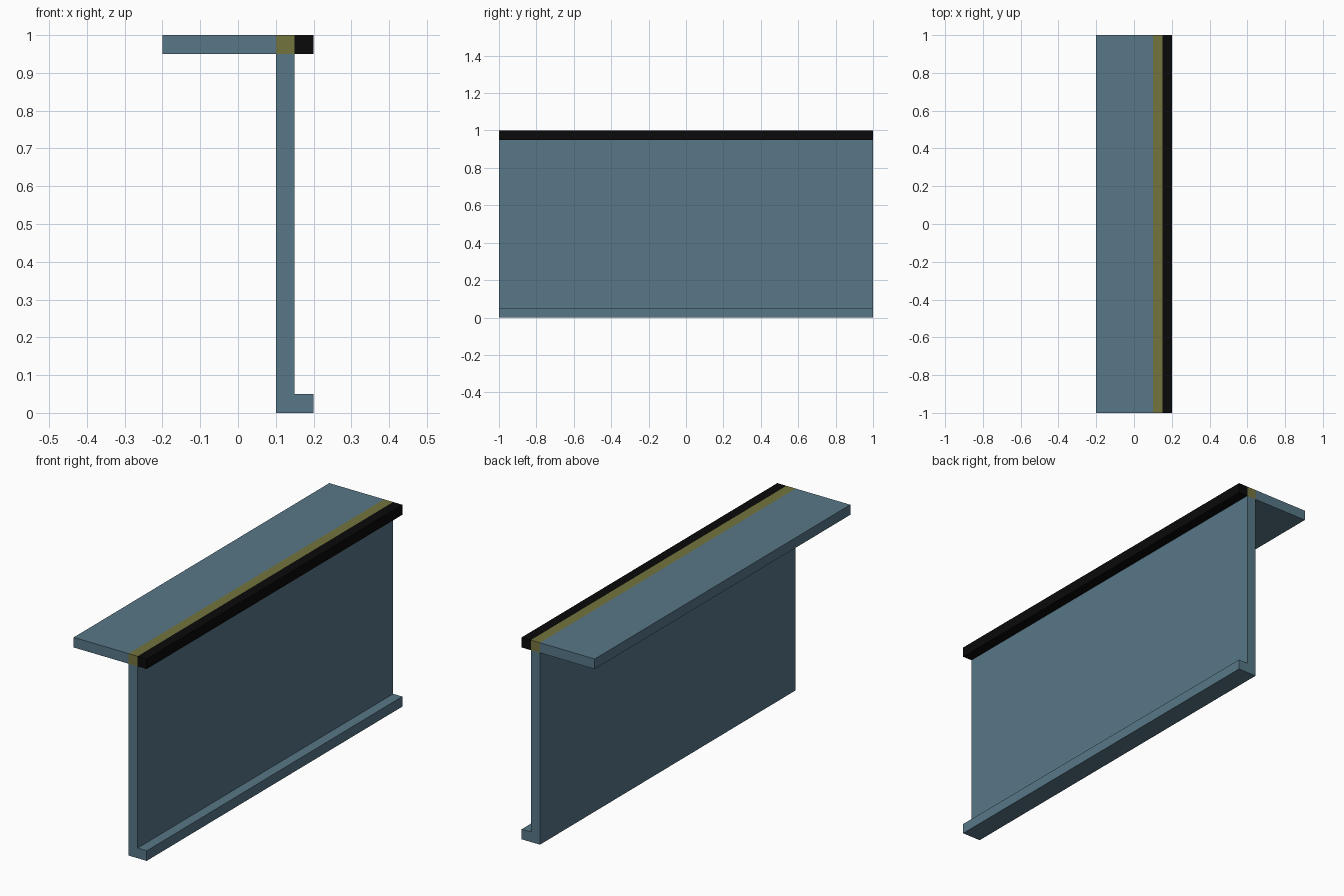
import bpy, bmesh

if "Cube" in bpy.data.objects:
    bpy.data.objects.remove(bpy.data.objects["Cube"])


def material(name, srgb):
    lin = [((c / 255 + 0.055) / 1.055) ** 2.4 if c > 10 else c / 255 / 12.92 for c in srgb]
    m = bpy.data.materials.new(name)
    m.diffuse_color = (*lin, 1)
    m.use_nodes = True
    m.node_tree.nodes["Principled BSDF"].inputs["Base Color"].default_value = m.diffuse_color
    return m


# Cross-section cells: x0, x1, z0, z1
CELLS = [
    (-0.20, 0.10, 0.95, 1.00),  # top flange
    (0.10, 0.15, 0.95, 1.00),   # flange over the web
    (0.15, 0.20, 0.95, 1.00),   # flange lip
    (0.10, 0.15, 0.05, 0.95),   # web
    (0.10, 0.15, 0.00, 0.05),   # web base
    (0.15, 0.20, 0.00, 0.05),   # foot
]

bm = bmesh.new()
for x0, x1, z0, z1 in CELLS:
    bm.faces.new([bm.verts.new((x, -1, z)) for x, z in ((x0, z0), (x1, z0), (x1, z1), (x0, z1))])
bmesh.ops.remove_doubles(bm, verts=bm.verts[:], dist=1e-4)

# Extrude the section along the beam, keeping the front cap
ext = bmesh.ops.extrude_face_region(bm, geom=bm.faces[:], use_keep_orig=True)
bmesh.ops.translate(bm, vec=(0, 2, 0), verts=[v for v in ext["geom"] if isinstance(v, bmesh.types.BMVert)])
bmesh.ops.recalc_face_normals(bm, faces=bm.faces[:])

# Colour the strips of the top flange by position
for f in bm.faces:
    c = f.calc_center_median()
    if c.z > 0.94:
        f.material_index = 2 if c.x > 0.151 else 1 if c.x > 0.101 else 0

mesh = bpy.data.meshes.new("beam")
bm.to_mesh(mesh)
bm.free()
for m in (material("steel_blue", (87, 119, 135)),
          material("olive", (116, 116, 62)),
          material("black", (10, 10, 10))):
    mesh.materials.append(m)
bpy.context.collection.objects.link(bpy.data.objects.new("beam", mesh))
